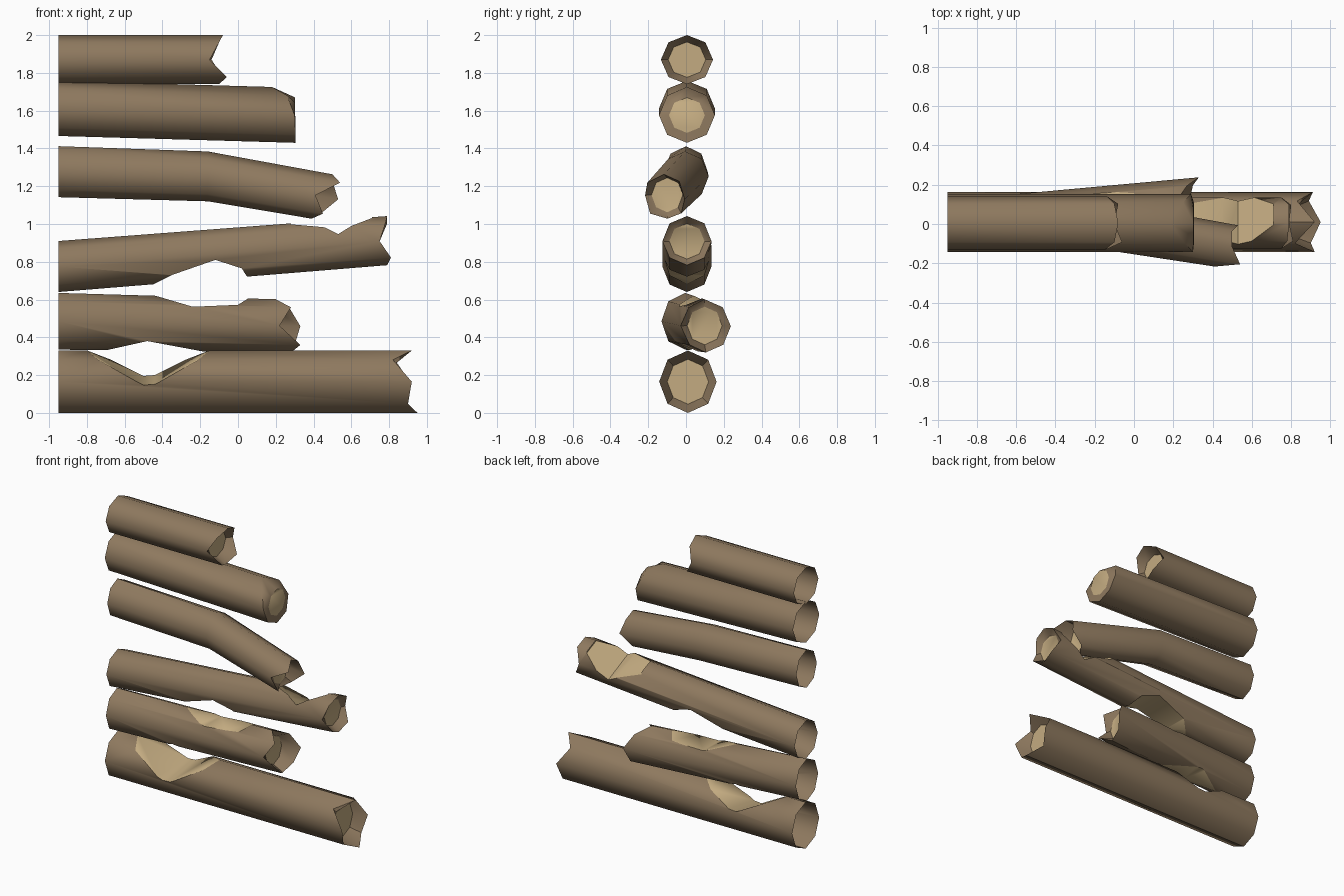
import bpy, bmesh, math

if "Cube" in bpy.data.objects:
    bpy.data.objects.remove(bpy.data.objects["Cube"])

SIDES = 8
LEFT = -0.95


def material(name, rgb):
    m = bpy.data.materials.new(name)
    m.diffuse_color = (*rgb, 1)
    m.use_nodes = True
    m.node_tree.nodes["Principled BSDF"].inputs["Base Color"].default_value = m.diffuse_color
    return m


MATS = [material("bark_brown", (0.27, 0.19, 0.113)),
        material("split_wood_tan", (0.55, 0.41, 0.22))]


def make_object(name, bm):
    bmesh.ops.recalc_face_normals(bm, faces=bm.faces)
    me = bpy.data.meshes.new(name)
    bm.to_mesh(me)
    bm.free()
    for m in MATS:
        me.materials.append(m)
    ob = bpy.data.objects.new(name, me)
    bpy.context.collection.objects.link(ob)
    return ob


def chop(ob, outline, side, tilt):
    """Cut a wedge whose xz outline is closed far above (side=1) or below (-1)."""
    z_far = outline[0][1] + side * 0.3
    pts = outline + [(outline[-1][0], z_far), (outline[0][0], z_far)]
    bm = bmesh.new()
    rows = [[bm.verts.new((x, y, z + tilt * y)) for x, z in pts] for y in (-0.4, 0.4)]
    n = len(pts)
    bm.faces.new(rows[0])
    bm.faces.new(rows[1])
    for i in range(n):
        j = (i + 1) % n
        bm.faces.new((rows[0][i], rows[0][j], rows[1][j], rows[1][i]))
    for f in bm.faces:
        f.material_index = 1
    cutter = make_object("cutter", bm)
    cutter.hide_render = True
    bpy.context.view_layer.objects.active = ob
    mod = ob.modifiers.new("chop", 'BOOLEAN')
    mod.operation = 'DIFFERENCE'
    mod.solver = 'EXACT'
    mod.object = cutter
    bpy.ops.object.modifier_apply(modifier=mod.name)
    bpy.data.objects.remove(cutter)


def log(name, stations, ends, inner_x, cuts=(), inner=0.72):
    """stations: (x, y, z, ry, rz); ends: x of the broken tip for each side."""
    bm = bmesh.new()

    def ring(st, xs=None, s=1.0):
        x, y, z, ry, rz = st
        out = []
        for k in range(SIDES):
            a = 2 * math.pi * k / SIDES
            px = xs[k] if xs else x
            dy = dz = 0
            if xs:  # follow the slope of the last section
                p = stations[-2]
                t = (px - x) / (x - p[0])
                dy, dz = t * (y - p[1]), t * (z - p[2])
            out.append(bm.verts.new((px, y + dy + s * ry * math.cos(a),
                                     z + dz + s * rz * math.sin(a))))
        return out

    rings = [ring(s) for s in stations[:-1]]
    rings.append(ring(stations[-1], ends))
    rings.append(ring(stations[-1], [inner_x] * SIDES, inner))
    for a, b in zip(rings, rings[1:]):
        for i in range(SIDES):
            j = (i + 1) % SIDES
            bm.faces.new((a[i], a[j], b[j], b[i]))
    bm.faces.new(rings[0])
    bm.faces.new(rings[-1]).material_index = 1
    ob = make_object(name, bm)
    for outline, side, tilt in cuts:
        chop(ob, outline, side, tilt)
    # open the hidden left end
    bm = bmesh.new()
    bm.from_mesh(ob.data)
    gone = [f for f in bm.faces if all(v.co.x < LEFT + 0.001 for v in f.verts)]
    bmesh.ops.delete(bm, geom=gone, context='FACES')
    bm.to_mesh(ob.data)
    bm.free()
    bpy.ops.object.select_all(action='DESELECT')
    ob.select_set(True)
    bpy.context.view_layer.objects.active = ob
    bpy.ops.object.shade_smooth_by_angle(angle=math.radians(48))


# end lists run: back, top back, top, top front, front, bottom front, bottom, bottom back
log("bottom_log",
    [(LEFT, 0.01, 0.165, 0.152, 0.165), (0.9, 0.01, 0.165, 0.152, 0.165)],
    [0.91, 0.83, 0.92, 0.82, 0.92, 0.90, 0.95, 0.89], 0.82,
    [([(-0.82, 0.34), (-0.5, 0.17), (-0.44, 0.175), (-0.13, 0.34)], 1, 0.17)])

log("second_log",
    [(LEFT, -0.005, 0.485, 0.125, 0.15), (0.28, 0.105, 0.46, 0.128, 0.14)],
    [0.33, 0.27, 0.20, 0.28, 0.22, 0.33, 0.28, 0.30], 0.21,
    [([(-0.75, 0.32), (-0.48, 0.38), (-0.13, 0.315)], -1, 0),
     ([(-0.47, 0.63), (-0.24, 0.562), (0.0, 0.572), (0.06, 0.61)], 1, 0)])

log("third_log",
    [(LEFT, 0.0, 1.277, 0.115, 0.135), (-0.16, -0.005, 1.252, 0.125, 0.132),
     (0.46, -0.11, 1.143, 0.115, 0.127)],
    [0.53, 0.50, 0.50, 0.54, 0.41, 0.45, 0.39, 0.44], 0.40)

log("fourth_log",
    [(LEFT, 0.005, 0.775, 0.13, 0.135), (0.79, 0.005, 0.912, 0.13, 0.13)],
    [0.75, 0.79, 0.79, 0.78, 0.75, 0.81, 0.79, 0.80], 0.74,
    [([(-0.47, 0.67), (-0.35, 0.73), (-0.12, 0.81), (0.02, 0.765), (0.055, 0.71)], -1, 0),
     ([(0.28, 0.995), (0.45, 0.95), (0.53, 0.90), (0.71, 1.03)], 1, -0.45)])

log("fifth_log",
    [(LEFT, 0.005, 1.612, 0.148, 0.146), (0.3, 0.005, 1.576, 0.148, 0.146)],
    [0.29, 0.25, 0.18, 0.26, 0.30, 0.305, 0.305, 0.305], 0.303, (), 0.64)

log("top_log",
    [(LEFT, 0.005, 1.87, 0.138, 0.13), (-0.1, 0.005, 1.87, 0.138, 0.13)],
    [-0.14, -0.10, -0.08, -0.10, -0.15, -0.06, -0.10, -0.08], -0.17)
